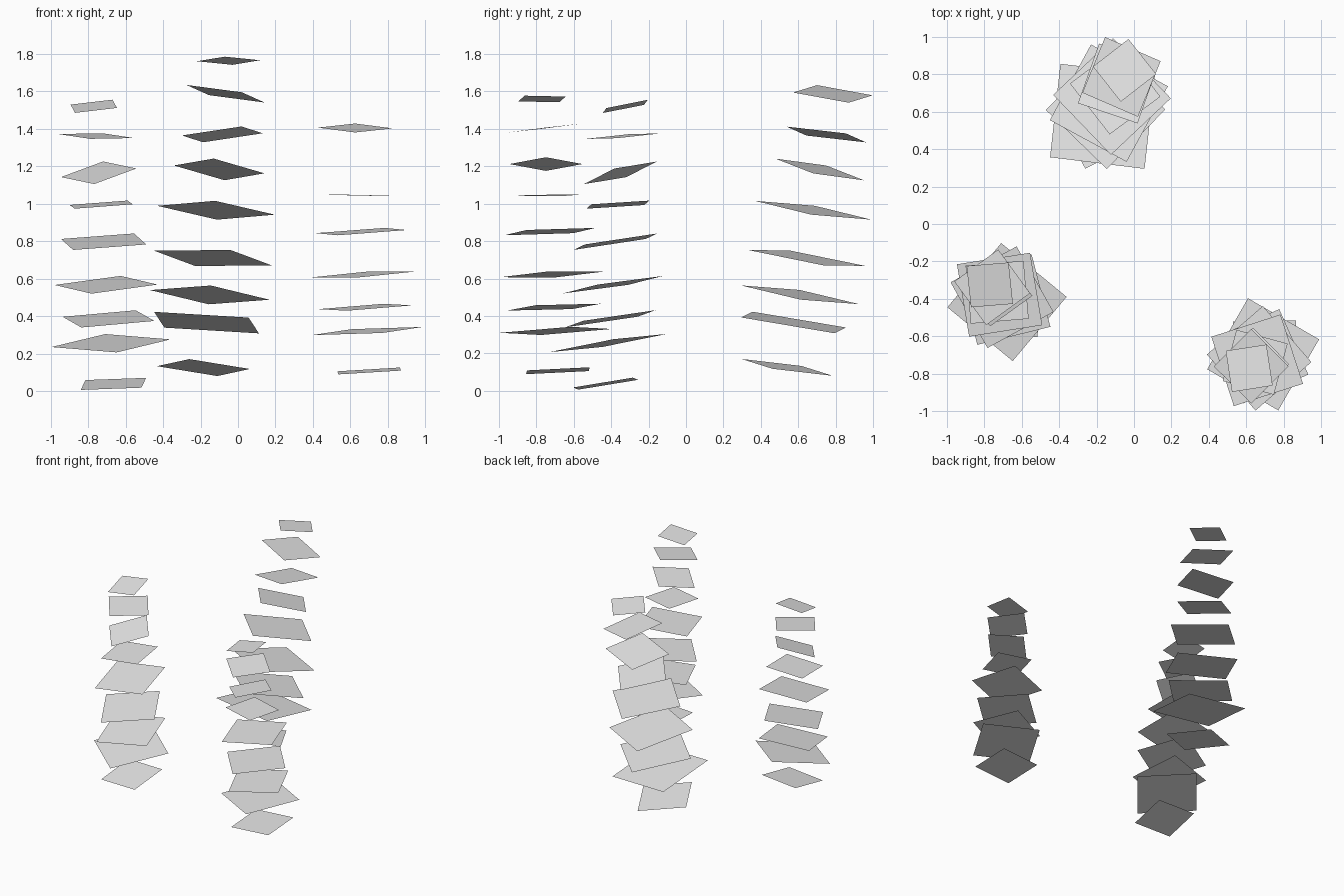
import bpy
import bmesh
from math import cos, sin, radians
from mathutils import Vector

# Remove the default object
default_object = bpy.data.objects.get("Cube")
if default_object:
    bpy.data.objects.remove(default_object, do_unlink=True)

# Single flat grey for every card
grey = bpy.data.materials.new("pale_grey")
grey.use_nodes = True
grey.diffuse_color = (0.8, 0.8, 0.8, 1)
shader = next(node for node in grey.node_tree.nodes if node.type == "BSDF_PRINCIPLED")
shader.inputs["Base Color"].default_value = grey.diffuse_color


def lerp(start, end, factor):
    """Blend two values linearly."""
    return start + (end - start) * factor


def add_card(name, centre, reach, turn, slope_x, slope_y):
    """Add one square sheet: reach is half its diagonal, turn its spin seen from above."""
    normal = Vector((-slope_x, -slope_y, 1)).normalized()
    across = Vector((cos(turn), sin(turn), slope_x * cos(turn) + slope_y * sin(turn)))
    across = across.normalized() * reach
    along = normal.cross(across)

    sheet = bmesh.new()
    corners = [centre + offset for offset in (across, along, -across, -along)]
    sheet.faces.new([sheet.verts.new(corner) for corner in corners])
    mesh = bpy.data.meshes.new(name)
    sheet.to_mesh(mesh)
    sheet.free()
    mesh.materials.append(grey)
    card = bpy.data.objects.new(name, mesh)
    bpy.context.collection.objects.link(card)
    return card


def add_stack(name, bottom, top, usual_slope, cards):
    """Stack cards along a leaning line.

    Each card holds height, half diagonal (both in hundredths) and turn in degrees,
    then, where it differs from the rest of the stack, its own slope in hundredths.
    """
    for index, (height, reach, turn, *slope) in enumerate(cards):
        factor = index / (len(cards) - 1)
        centre = Vector((lerp(bottom[0], top[0], factor),
                         lerp(bottom[1], top[1], factor),
                         height / 100))
        slope_x, slope_y = slope or usual_slope
        add_card(f"{name}_smoke_card_{index + 1}", centre, reach / 100,
                 radians(turn), slope_x / 100, slope_y / 100)


# Tall back column, leaning backwards as it rises
add_stack("back", (-0.185, 0.54), (-0.05, 0.82), (-8, -16), [
    (12.5, 26, 73),
    (36.5, 36, 38),
    (51.3, 32, 91),
    (71, 33, 16),
    (96.5, 31.5, 89),
    (118.3, 24.5, 83, -12, -23),
    (137, 24, 26, 10, -15),
    (158.7, 23, 22, -18, -11),
    (176.3, 17, 83, 0, -13),
])

# Front column on the model's right
add_stack("right", (-0.665, -0.43), (-0.77, -0.325), (5, 16), [
    (3.8, 23, 40),
    (25.5, 32, 5),
    (38.5, 28.5, 59),
    (56.7, 28.6, 74),
    (79.7, 28, 54),
    (99.5, 22, 50, 7, 7),
    (116.5, 20.5, 83, 16, 29),
    (136.1, 20.5, 81, -4, 8),
    (152, 16, 50, 10, 21),
])

# Front column on the model's left
add_stack("left", (0.70, -0.685), (0.615, -0.77), (6, 5), [
    (10.7, 23.7, 46),
    (32, 31, 15),
    (44.7, 27, 69),
    (62.2, 28, 86),
    (85.1, 27.5, 63),
    (104.5, 20, 30, -2, 1),
    (121.2, 19.5, 0, 19, 0),
    (140.4, 20, 90, -1, 12),
    (156, 15.7, 54, 14, 0),
])
